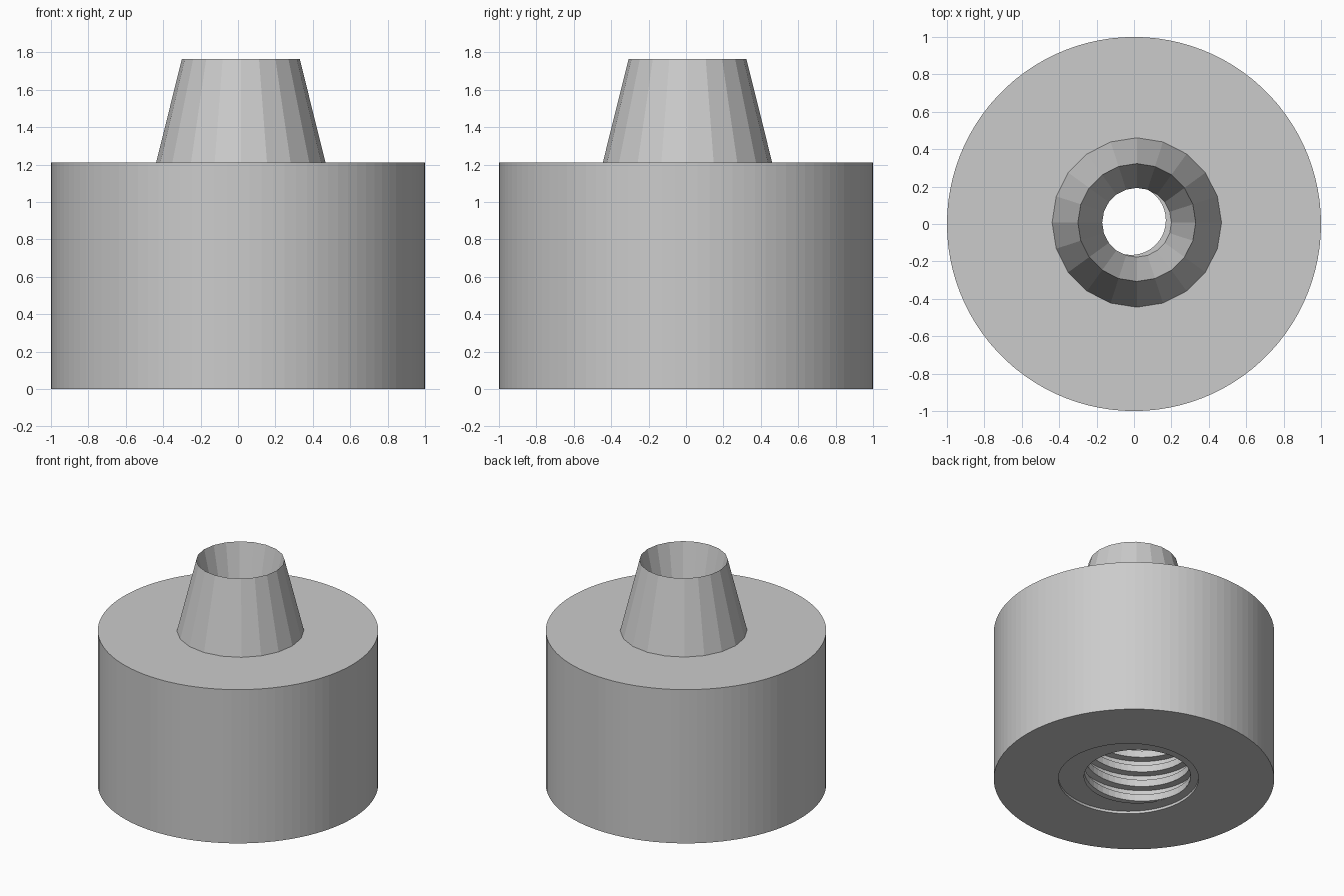
import bpy
import bmesh
from math import cos, sin, tau

if "Cube" in bpy.data.objects:
    bpy.data.objects.remove(bpy.data.objects["Cube"])

grey = bpy.data.materials.new("plain_grey")
grey.use_nodes = True
grey.diffuse_color = (0.6, 0.6, 0.6, 1)
grey.node_tree.nodes["Principled BSDF"].inputs["Base Color"].default_value = (0.6, 0.6, 0.6, 1)


def finish(name, bm):
    mesh = bpy.data.meshes.new(name)
    bm.to_mesh(mesh)
    bm.free()
    mesh.materials.append(grey)
    obj = bpy.data.objects.new(name, mesh)
    bpy.context.collection.objects.link(obj)
    return obj


def skin_rings(name, rings, sides, closed=False):
    """Join circles, each given as (centre, radius, height), into one skin."""
    bm = bmesh.new()
    loops = []
    for (cx, cy), radius, z in rings:
        loops.append([bm.verts.new((cx + radius * cos(tau * i / sides),
                                    cy + radius * sin(tau * i / sides), z))
                      for i in range(sides)])
    pairs = list(zip(loops, loops[1:]))
    if closed:
        pairs.append((loops[-1], loops[0]))
    for a, b in pairs:
        for i in range(sides):
            k = (i + 1) % sides
            bm.faces.new((a[i], a[k], b[k], b[i]))
    return finish(name, bm)


AXIS = (0, 0)
RECESS = (0.035, -0.02)
BORE = (-0.015, 0.02)
SPOUT = (0.015, 0.008)
SOCKET_R, FLOOR_Z, CEILING_Z, TOP_Z = 0.38, 0.02, 0.95, 1.21

# Round body with a shallow recess below and a narrow bore above
skin_rings("body", [
    (BORE, SOCKET_R, FLOOR_Z),
    (RECESS, 0.5, FLOOR_Z),
    (RECESS, 0.5, 0),
    (AXIS, 1, 0),
    (AXIS, 1, TOP_Z),
    (BORE, 0.185, TOP_Z),
    (BORE, 0.185, CEILING_Z),
    (BORE, SOCKET_R, CEILING_Z),
], 100)

# Tapered spout with a sharp rim and a funnel inside
skin_rings("spout", [
    (SPOUT, 0.453, TOP_Z),
    (SPOUT, 0.315, 1.765),
    (SPOUT, 0.185, TOP_Z),
], 20, closed=True)


# Threaded socket wall: a square groove that climbs around the bore
def thread(name, pitch=0.12, depth=0.05, sides=48):
    bm = bmesh.new()
    turns = int((CEILING_Z - FLOOR_Z) / pitch) + 3
    columns = []
    for i in range(sides + 1):
        angle = tau * i / sides
        column = []
        for t in range(turns, -3, -1):
            base = FLOOR_Z + pitch * (t + i / sides)
            for step, out in ((0.95, 0), (0.5, 0), (0.45, depth), (0, depth)):
                z = min(max(base + step * pitch, FLOOR_Z), CEILING_Z)
                r = SOCKET_R + out
                column.append(bm.verts.new((BORE[0] + r * cos(angle),
                                            BORE[1] + r * sin(angle), z)))
        columns.append(column)
    for a, b in zip(columns, columns[1:]):
        for j in range(len(a) - 1):
            quad = (a[j], b[j], b[j + 1], a[j + 1])
            heights = [v.co.z for v in quad]
            if max(heights) - min(heights) > 0.0001:
                bm.faces.new(quad)
    loose = [v for v in bm.verts if not v.link_faces]
    bmesh.ops.delete(bm, geom=loose, context="VERTS")
    bmesh.ops.remove_doubles(bm, verts=bm.verts, dist=0.00001)
    return finish(name, bm)


thread("socket_thread")
